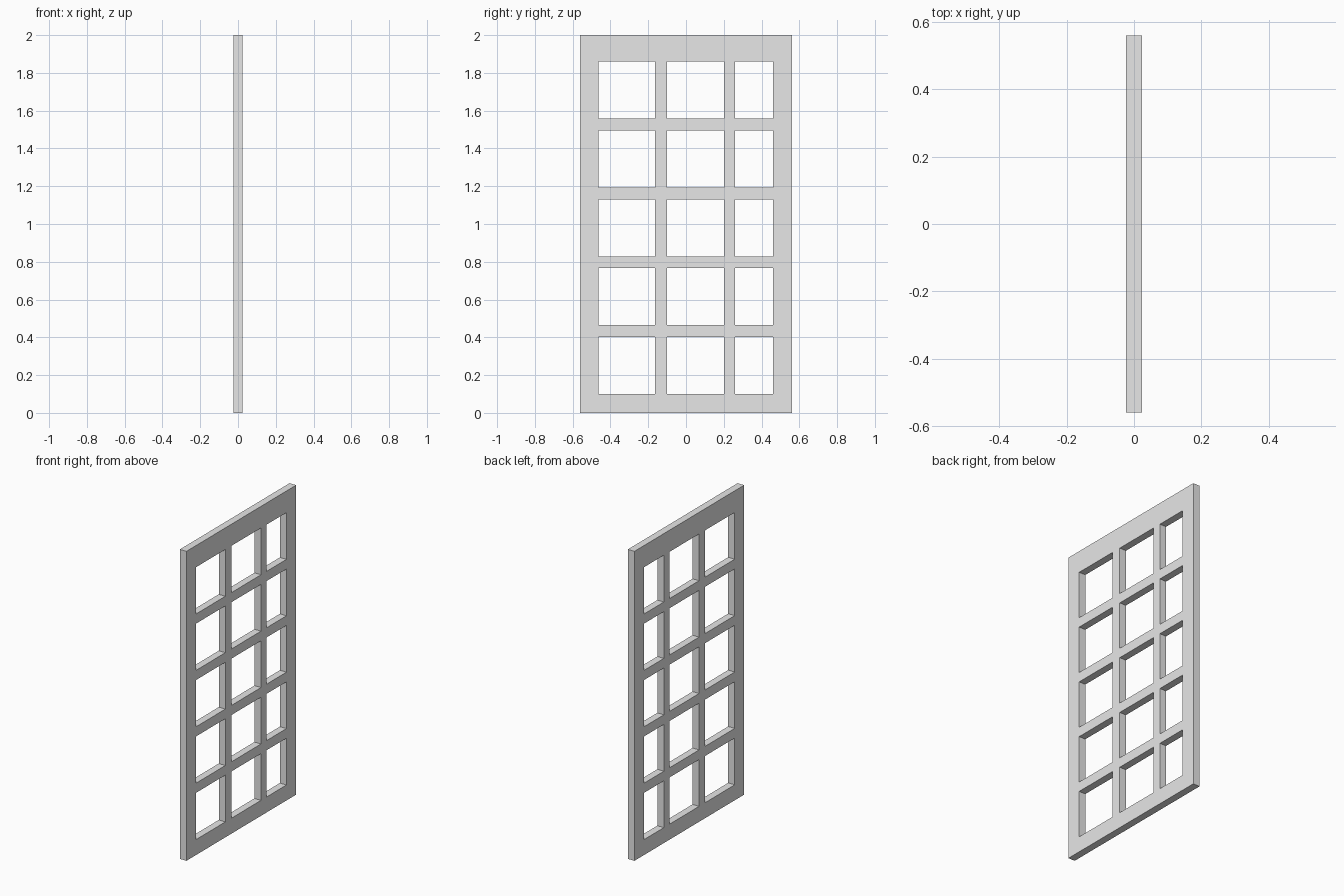
import bpy
import bmesh

cube = bpy.data.objects.get("Cube")
if cube:
    bpy.data.objects.remove(cube, do_unlink=True)

# One plain colour
grey = bpy.data.materials.new("light_grey")
grey.use_nodes = True
colour = (0.8, 0.8, 0.8, 1)
grey.diffuse_color = colour
grey.node_tree.nodes["Principled BSDF"].inputs["Base Color"].default_value = colour

HALF = 0.0235      # half thickness
PANE = 0.302       # opening height
PITCH = 0.3645     # spacing of the horizontal bars

# Edges of rails and openings; odd-numbered intervals are the openings
ys = [-0.56, -0.464, -0.163, -0.10, 0.201, 0.26, 0.461, 0.56]
zs = [0.0]
for row in range(5):
    low = 0.10 + row * PITCH
    zs += [low, low + PANE]
zs.append(2.0)

# Flat lattice sheet with the openings left out
bm = bmesh.new()
grid = [[bm.verts.new((-HALF, y, z)) for z in zs] for y in ys]
for i in range(len(ys) - 1):
    for j in range(len(zs) - 1):
        if i % 2 and j % 2:
            continue
        bm.faces.new((grid[i][j], grid[i + 1][j], grid[i + 1][j + 1], grid[i][j + 1]))

# Thicken into a closed, flush frame
result = bmesh.ops.extrude_face_region(bm, geom=bm.faces[:], use_keep_orig=True)
moved = [g for g in result["geom"] if isinstance(g, bmesh.types.BMVert)]
bmesh.ops.translate(bm, verts=moved, vec=(2 * HALF, 0, 0))
bmesh.ops.recalc_face_normals(bm, faces=bm.faces[:])

mesh = bpy.data.meshes.new("window_lattice")
bm.to_mesh(mesh)
bm.free()
mesh.materials.append(grey)
lattice = bpy.data.objects.new("window_lattice", mesh)
bpy.context.collection.objects.link(lattice)
